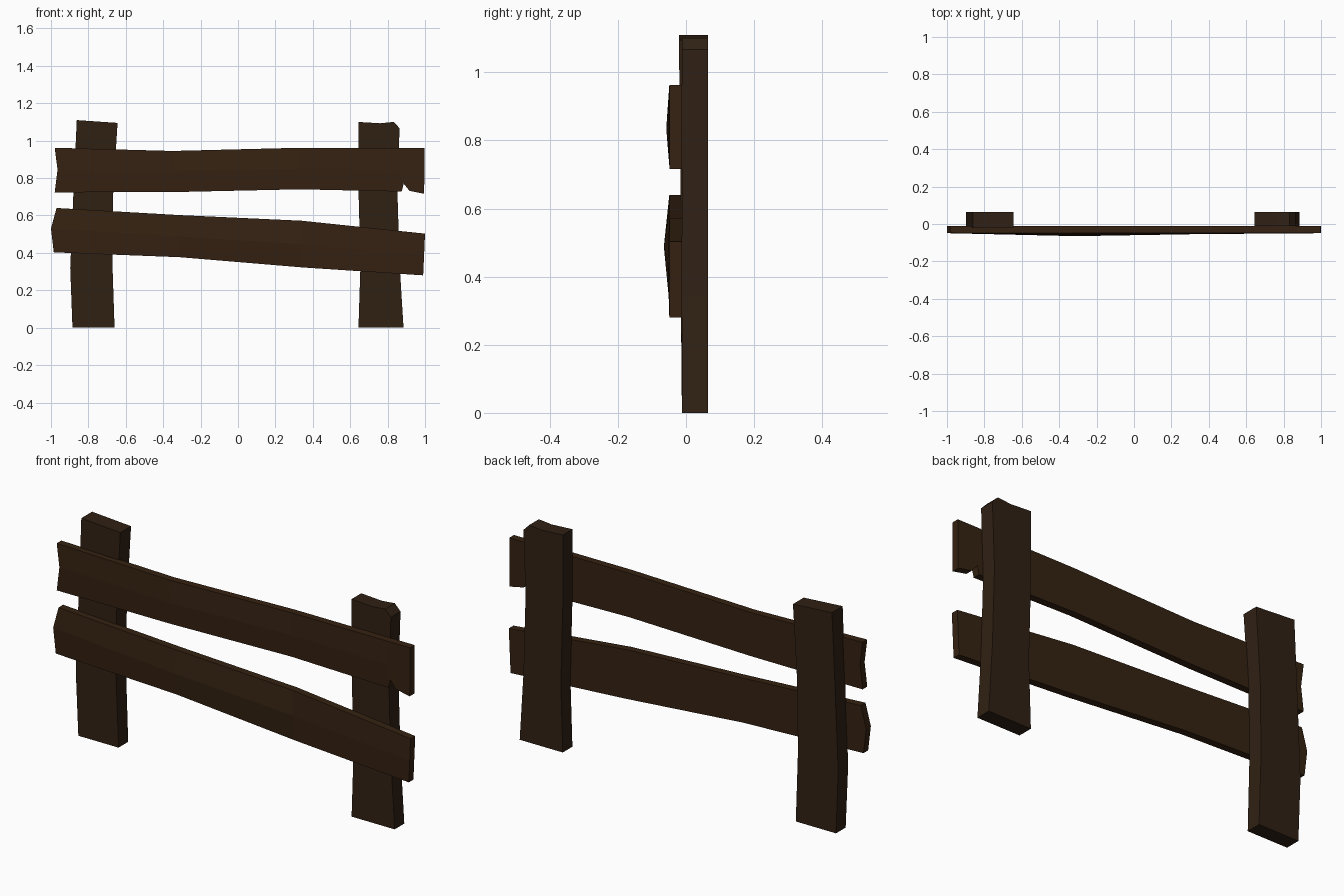
import bpy, bmesh


def material(name, colour):
    m = bpy.data.materials.new(name)
    m.diffuse_color = (*colour, 1)
    return m


def board(name, rows, back, mat):
    """Solid board from a grid of (x, z, front y) points and a flat back."""
    bm = bmesh.new()
    front = [[bm.verts.new((x, y, z)) for x, z, y in r] for r in rows]
    rear = [[bm.verts.new((x, back, z)) for x, z, y in r] for r in rows]
    n, m = len(rows), len(rows[0])
    for g in (front, rear):
        for i in range(n - 1):
            for j in range(m - 1):
                bm.faces.new((g[i][j], g[i][j + 1], g[i + 1][j + 1], g[i + 1][j]))
    # Close the rim
    rim = ([(0, j) for j in range(m)] + [(i, m - 1) for i in range(1, n)]
           + [(n - 1, j) for j in range(m - 2, -1, -1)]
           + [(i, 0) for i in range(n - 2, 0, -1)])
    for (a, b), (c, d) in zip(rim, rim[1:] + rim[:1]):
        bm.faces.new((front[a][b], front[c][d], rear[c][d], rear[a][b]))
    bmesh.ops.recalc_face_normals(bm, faces=bm.faces)
    me = bpy.data.meshes.new(name)
    bm.to_mesh(me)
    bm.free()
    me.materials.append(mat)
    ob = bpy.data.objects.new(name, me)
    bpy.context.collection.objects.link(ob)


def plank(name, stations, mat):
    # station: top (x, z), middle (x, z), bottom (x, z), middle front y
    rows = [[(*t, -0.049), (*c, y), (*b, -0.049)] for t, c, b, y in stations]
    board(name, rows, -0.012, mat)


post_wood = material("post_wood", (0.030, 0.015, 0.007))
plank_wood = material("plank_wood", (0.036, 0.016, 0.006))

# Left post: bent, slanted top
board("left_post", [
    [(-0.885, 0, -0.012), (-0.66, 0, -0.012)],
    [(-0.897, 0.32, -0.015), (-0.672, 0.36, -0.015)],
    [(-0.88, 0.72, -0.016), (-0.667, 0.72, -0.016)],
    [(-0.862, 1.11, -0.021), (-0.644, 1.095, -0.021)],
], 0.065, post_wood)

# Right post: flared foot, dipped top with a broken corner
board("right_post", [
    [(x, z, -0.012) for x, z in row] for row in (
        [(0.644, 0), (0.76, 0), (0.85, 0), (0.885, 0)],
        [(0.655, 0.34), (0.76, 0.34), (0.83, 0.34), (0.864, 0.34)],
        [(0.644, 0.74), (0.76, 0.74), (0.825, 0.74), (0.852, 0.74)],
        [(0.644, 1.10), (0.76, 1.093), (0.832, 1.10), (0.864, 1.067)],
    )], 0.065, post_wood)

# Upper plank: notched left end, chip near the right end
plank("upper_plank", [
    ((-0.98, 0.962), (-0.965, 0.845), (-0.98, 0.724), -0.049),
    ((-0.35, 0.945), (-0.34, 0.835), (-0.35, 0.725), -0.058),
    ((0.33, 0.962), (0.33, 0.85), (0.33, 0.74), -0.053),
    ((0.875, 0.962), (0.875, 0.845), (0.875, 0.728), -0.050),
    ((0.885, 0.962), (0.885, 0.845), (0.886, 0.77), -0.050),
    ((0.917, 0.962), (0.917, 0.845), (0.917, 0.732), -0.050),
    ((0.997, 0.962), (0.997, 0.84), (0.995, 0.716), -0.049),
], plank_wood)

# Lower plank: sloping, pointed left end
plank("lower_plank", [
    ((-0.97, 0.64), (-1.0, 0.53), (-0.985, 0.403), -0.049),
    ((-0.31, 0.602), (-0.31, 0.488), (-0.31, 0.377), -0.065),
    ((0.34, 0.572), (0.345, 0.447), (0.35, 0.322), -0.054),
    ((1.0, 0.503), (0.995, 0.39), (0.99, 0.28), -0.049),
], plank_wood)
